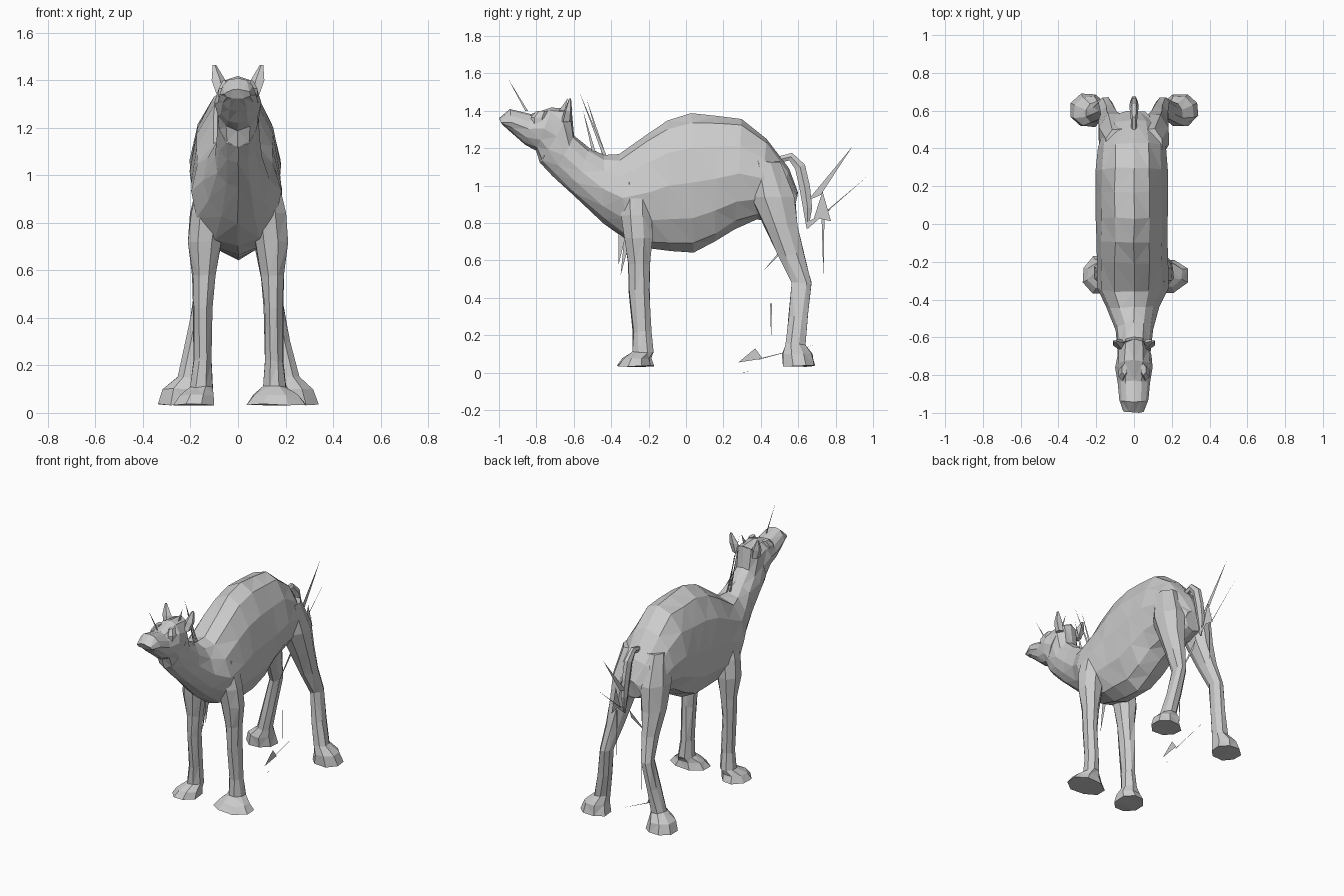
import bpy, bmesh, math, random
from mathutils import Vector

random.seed(4)


def finish(name, bm, solid=True):
    if solid:
        bmesh.ops.recalc_face_normals(bm, faces=bm.faces[:])
    bmesh.ops.triangulate(bm, faces=bm.faces[:])
    me = bpy.data.meshes.new(name)
    bm.to_mesh(me)
    bm.free()
    ob = bpy.data.objects.new(name, me)
    bpy.context.collection.objects.link(ob)
    return ob


def loft(name, rings, jitter=0.0):
    bm = bmesh.new()
    rows = []
    for ring in rings:
        rows.append([bm.verts.new(p + Vector([random.uniform(-jitter, jitter) for _ in range(3)]))
                     for p in ring])
    n = len(rows[0])
    for a, b in zip(rows, rows[1:]):
        for i in range(n):
            j = (i + 1) % n
            bm.faces.new((a[i], a[j], b[j], b[i]))
    bm.faces.new(rows[0])
    bm.faces.new(rows[-1])
    return finish(name, bm)


def spine_ring(ty, tz, by, bz, hw, right=1.0, n=12):
    # Upright oval between a top and a bottom point; the right flank is leaner
    top, bot = Vector((0, ty, tz)), Vector((0, by, bz))
    mid, half = (top + bot) / 2, (top - bot) / 2
    ring = []
    for i in range(n):
        a = 2 * math.pi * i / n
        x = hw * math.sin(a)
        if x > 0:
            x *= right - (0.12 * (1 - right) / 0.1 * max(0, math.cos(a)))
        ring.append(mid + half * math.cos(a) + Vector((x, 0, 0)))
    return ring


def flat_ring(x, y, z, rx, ry, side, n=8):
    return [Vector((side * (x + rx * math.cos(2 * math.pi * (i + .5) / n)),
                    y + ry * math.sin(2 * math.pi * (i + .5) / n), z)) for i in range(n)]


# Body, neck and head in one skin
body = [(0.60, 0.97, 0.57, 0.84, 0.08, .9), (0.55, 1.09, 0.48, 0.81, 0.155, .9),
        (0.43, 1.255, 0.38, 0.82, 0.19, .9), (0.30, 1.36, 0.26, 0.77, 0.20, .9),
        (0.17, 1.375, 0.15, 0.70, 0.20, .9), (0.03, 1.385, 0.04, 0.645, 0.20, .9),
        (-0.10, 1.345, -0.08, 0.65, 0.20, .9), (-0.21, 1.275, -0.18, 0.66, 0.20, .9),
        (-0.36, 1.165, -0.31, 0.70, 0.20, .9), (-0.44, 1.165, -0.44, 0.80, 0.145, .9),
        (-0.52, 1.20, -0.60, 0.95, 0.10), (-0.60, 1.27, -0.71, 1.05, 0.088)]
head = [(-0.61, 1.41, -0.78, 1.12, 0.09), (-0.72, 1.415, -0.80, 1.19, 0.098),
        (-0.83, 1.385, -0.86, 1.22, 0.083), (-0.94, 1.41, -0.92, 1.27, 0.075),
        (-1.0, 1.36, -0.98, 1.32, 0.055)]
loft("body", [spine_ring(*s) for s in body + head[:1]], 0.004)
loft("head", [spine_ring(*s) for s in head], 0.003)

front = [(0.11, -0.27, 1.02, 0.05, 0.08), (0.125, -0.265, 0.84, 0.08, 0.085),
         (0.14, -0.255, 0.72, 0.075, 0.08), (0.145, -0.25, 0.58, 0.05, 0.06),
         (0.15, -0.25, 0.44, 0.042, 0.058), (0.15, -0.235, 0.22, 0.04, 0.052),
         (0.155, -0.23, 0.11, 0.052, 0.058)]
# The front feet differ: the right one is broader
feet = {-1: [(0.175, -0.265, 0.075, 0.075, 0.085), (0.185, -0.27, 0.035, 0.09, 0.105)],
        1: [(0.16, -0.265, 0.075, 0.10, 0.075), (0.16, -0.275, 0.035, 0.135, 0.095)]}
hind = [(0.09, 0.42, 1.13, 0.06, 0.09), (0.105, 0.465, 0.94, 0.085, 0.125),
        (0.12, 0.51, 0.78, 0.07, 0.095), (0.13, 0.56, 0.63, 0.05, 0.075),
        (0.15, 0.62, 0.48, 0.04, 0.056), (0.18, 0.60, 0.30, 0.042, 0.055),
        (0.21, 0.585, 0.15, 0.05, 0.056), (0.24, 0.595, 0.10, 0.08, 0.085),
        (0.245, 0.605, 0.035, 0.10, 0.09)]

for side, tag in ((-1, "left"), (1, "right")):
    # Legs with splayed feet
    loft(tag + "_front_leg", [flat_ring(*s, side) for s in front + feet[side]], 0.004)
    loft(tag + "_hind_leg", [flat_ring(*s, side) for s in hind], 0.004)
    # Ears and brows
    loft(tag + "_ear", [flat_ring(*s, side, 5) for s in
                        ((0.07, -0.64, 1.34, 0.025, 0.03), (0.085, -0.63, 1.40, 0.032, 0.022),
                         (0.10, -0.62, 1.465, 0.008, 0.006))])
    loft(tag + "_brow", [flat_ring(*s, side, 6) for s in
                         ((0.06, -0.79, 1.33, 0.025, 0.04), (0.062, -0.79, 1.365, 0.022, 0.04),
                          (0.05, -0.77, 1.40, 0.015, 0.03))])

# Tail
tail = [(0.50, 1.14, 0.02), (0.56, 1.155, 0.025), (0.61, 1.10, 0.033),
        (0.635, 0.99, 0.033), (0.65, 0.88, 0.028), (0.65, 0.77, 0.006)]
pts = [Vector((0, y, z)) for y, z, r in tail]
rings = []
for i, p in enumerate(pts):
    d = (pts[min(i + 1, 5)] - pts[max(i - 1, 0)]).normalized()
    side_dir, r = Vector((1, 0, 0)), tail[i][2]
    up = d.cross(side_dir)
    rings.append([p + side_dir * r * 0.7 * math.cos(a) + up * r * math.sin(a)
                  for a in [k * math.pi / 3 for k in range(6)]])
loft("tail", rings)


def shards(name, tris):
    # Loose hair blades: one triangle each, given as x then three (y, z) points
    bm = bmesh.new()
    for x, *t in tris:
        bm.faces.new([bm.verts.new((x, t[i], t[i + 1])) for i in (0, 2, 4)])
    return finish(name, bm, False)


shards("tail_hair", [(-.01, .65, .92, .89, 1.21, .72, .95), (.01, .73, .97, .775, .81, .685, .83),
                     (0, .725, .82, .74, .82, .735, .49), (-.02, .72, .84, .97, 1.05, .725, .835),
                     (.01, .64, .80, .78, .88, .65, .77), (0, .60, .77, .41, .54, .58, .71)])
shards("leg_hair", [(0, .28, .055, .37, .13, .41, .075), (-.01, .39, .075, .69, .15, .39, .07),
                    (.01, .45, .37, .46, .37, .455, .17), (0, .30, 0, .34, .006, .31, .004)])
shards("mane_hair", [(0, -.57, 1.50, -.44, 1.15, -.42, 1.15), (-.02, -.53, 1.46, -.45, 1.17, -.43, 1.17),
                     (.02, -.55, 1.40, -.50, 1.17, -.48, 1.17)])
shards("forelock", [(0, -.95, 1.57, -.86, 1.40, -.845, 1.40), (.03, -.63, 1.47, -.68, 1.40, -.65, 1.40)])
shards("chest_hair", [(-.02, -.35, .52, -.33, .72, -.30, .70), (.01, -.36, .58, -.36, .78, -.32, .74)])
